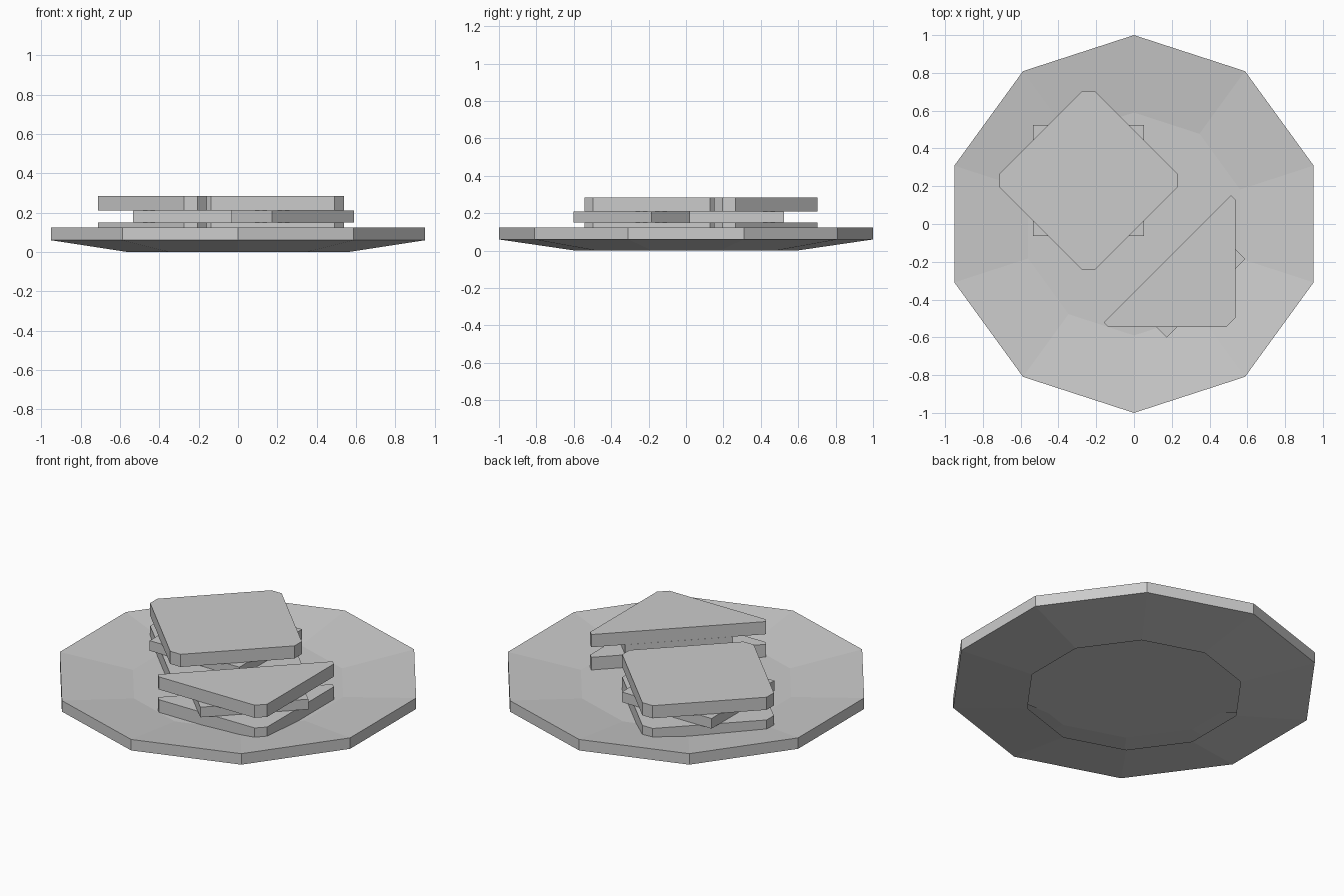
import bpy
from math import sin, cos, pi

if "Cube" in bpy.data.objects:
    bpy.data.objects.remove(bpy.data.objects["Cube"])


def make_object(name, verts, faces):
    mesh = bpy.data.meshes.new(name)
    mesh.from_pydata(verts, [], faces)
    mesh.update()
    obj = bpy.data.objects.new(name, mesh)
    bpy.context.collection.objects.link(obj)
    return obj


def slab(name, outline, z0, z1):
    """Extrude a counter-clockwise outline from z0 to z1."""
    n = len(outline)
    verts = [(x, y, z) for z in (z0, z1) for x, y in outline]
    faces = [tuple(reversed(range(n))), tuple(range(n, 2 * n))]
    faces += [(i, (i + 1) % n, n + (i + 1) % n, n + i) for i in range(n)]
    return make_object(name, verts, faces)


def dish(name, profile, sides):
    """Revolve a (radius, z) profile and cap its last ring."""
    verts = [(r * cos(pi / 2 + 2 * pi * i / sides), r * sin(pi / 2 + 2 * pi * i / sides), z)
             for r, z in profile for i in range(sides)]
    faces = []
    for k in range(len(profile) - 1):
        a, b = k * sides, (k + 1) * sides
        for i in range(sides):
            j = (i + 1) % sides
            faces.append((a + i, a + j, b + j, b + i))
    faces.append(tuple(range(b, b + sides)))
    return make_object(name, verts, faces)


# Ten-sided plate, hollow underneath
dish("plate", [(0.59, 0.0), (1.0, 0.06), (1.0, 0.125), (0.59, 0.075)], 10)

# Layer heights
LOWER, FILL, UPPER = (0.075, 0.15), (0.15, 0.21), (0.21, 0.285)

# Whole sandwich: diagonal square slices with clipped corners
cx, cy, far, clip = -0.24, 0.23, 0.473, 0.034
square = [(far, -clip), (far, clip), (clip, far), (-clip, far),
          (-far, clip), (-far, -clip), (-clip, -far), (clip, -far)]
square = [(cx + x, cy + y) for x, y in square]
slab("square_lower_bread", square, *LOWER)
slab("square_upper_bread", square, *UPPER)
h = 0.294
slab("square_filling", [(cx - h, cy - h), (cx + h, cy - h), (cx + h, cy + h), (cx - h, cy + h)], *FILL)

# Half sandwich: triangular slices with clipped corners
triangle = [(-0.16, -0.522), (-0.138, -0.544), (0.49, -0.544),
            (0.538, -0.496), (0.538, 0.128), (0.514, 0.152)]
slab("half_lower_bread", triangle, *LOWER)
slab("half_upper_bread", triangle, *UPPER)
slab("half_filling", [(-0.033, -0.394), (0.174, -0.601), (0.59, -0.185), (0.383, 0.022)], *FILL)
